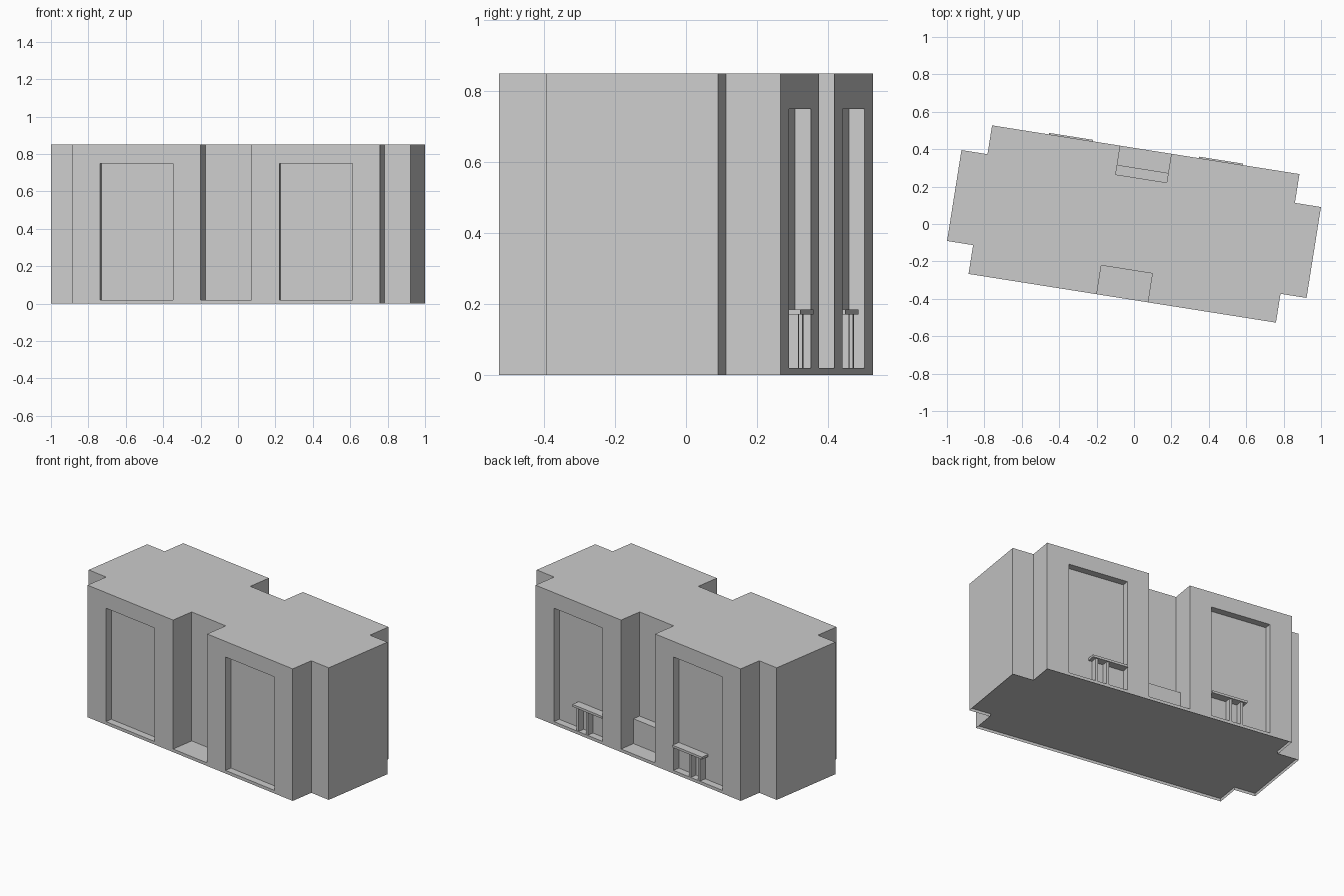
import bpy, bmesh, math
from mathutils import Matrix

if "Cube" in bpy.data.objects:
    bpy.data.objects.remove(bpy.data.objects["Cube"])

TURN = Matrix.Rotation(math.radians(-9), 4, 'Z')
H, BASE = 0.85, 0.02          # total height, base height
HX, HY = 0.832, 0.402         # main block half sizes
WX, WY = 0.973, 0.246         # end wing half sizes


def finish(bm, name):
    bmesh.ops.recalc_face_normals(bm, faces=bm.faces)
    bm.transform(TURN)
    me = bpy.data.meshes.new(name)
    bm.to_mesh(me)
    bm.free()
    ob = bpy.data.objects.new(name, me)
    bpy.context.collection.objects.link(ob)
    return ob


def add_box(bm, x0, x1, y0, y1, z0, z1):
    x0, x1 = sorted((x0, x1))
    y0, y1 = sorted((y0, y1))
    m = Matrix.Translation(((x0 + x1) / 2, (y0 + y1) / 2, (z0 + z1) / 2)) \
        @ Matrix.Diagonal((x1 - x0, y1 - y0, z1 - z0, 1))
    bmesh.ops.create_cube(bm, size=1, matrix=m)


def box(name, *dims):
    bm = bmesh.new()
    add_box(bm, *dims)
    return finish(bm, name)


# building body: cross-shaped outline, extruded
quarter = [(WX, WY), (HX, WY), (HX, HY)]
outline = quarter + [(-x, y) for x, y in reversed(quarter)]
outline += [(-x, -y) for x, y in outline]
bm = bmesh.new()
bottom = bm.faces.new([bm.verts.new((x, y, 0)) for x, y in outline])
ext = bmesh.ops.extrude_face_region(bm, geom=[bottom], use_keep_orig=True)
for v in ext['geom']:
    if isinstance(v, bmesh.types.BMVert):
        v.co.z = H
bmesh.ops.recalc_face_normals(bm, faces=bm.faces)
# hollow underside with a thin skirt
bm.faces.ensure_lookup_table()
under = min(bm.faces, key=lambda f: f.calc_center_median().z)
bmesh.ops.inset_region(bm, faces=[under], thickness=0.004, use_even_offset=True)
for v in under.verts:
    v.co.z = BASE - 0.004
body = finish(bm, "building_body")

# cutter: central bays and window recesses on both long sides
bm = bmesh.new()
for sy in (-1, 1):
    add_box(bm, -0.138, 0.138, sy * WY, sy * 0.5, BASE, 1.0)
    for sx in (-1, 1):
        add_box(bm, sx * 0.287, sx * 0.683, sy * (HY - 0.045), sy * 0.5, BASE, 0.75)
cutter = finish(bm, "recess_cutter")
cutter.hide_render = True
mod = body.modifiers.new("recesses", 'BOOLEAN')
mod.operation = 'DIFFERENCE'
mod.solver = 'EXACT'
mod.object = cutter
bpy.context.view_layer.objects.active = body
bpy.ops.object.modifier_apply(modifier=mod.name)
bpy.data.objects.remove(cutter)

# low block in the back bay
box("back_bay_block", -0.138, 0.138, WY, 0.298, BASE, 0.18)

# shelves on posts in the back recesses
for side, s in (("left", -1), ("right", 1)):
    box(side + "_shelf", s * 0.287, s * 0.525, 0.357, 0.410, 0.17, 0.185)
    for i, x in enumerate((0.41, 0.485)):
        box(f"{side}_shelf_post_{i + 1}", s * x, s * (x + 0.016), 0.357, 0.400, BASE, 0.17)
